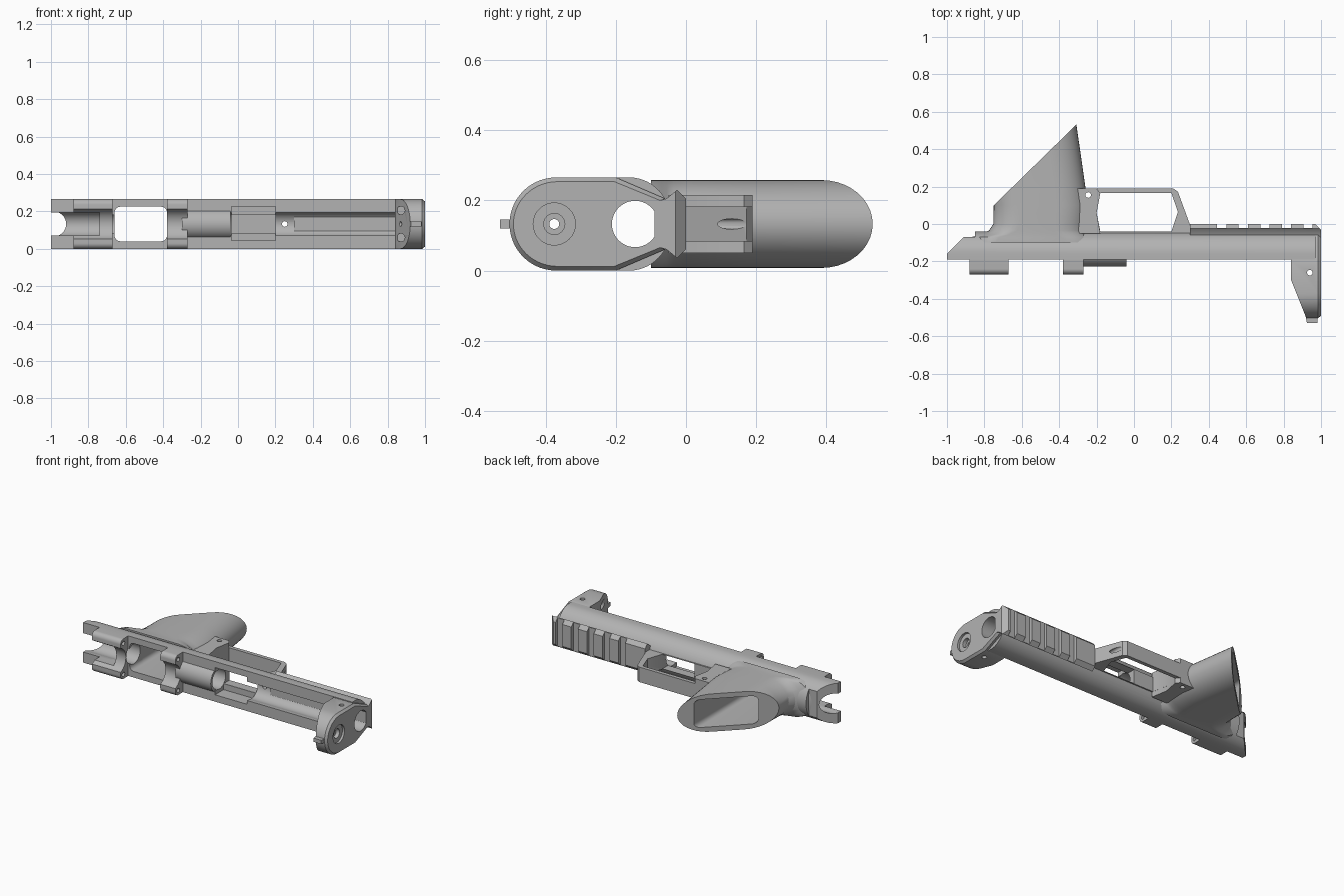
import bpy, bmesh
from math import sin, cos, pi, radians

if "Cube" in bpy.data.objects:
    bpy.data.objects.remove(bpy.data.objects["Cube"], do_unlink=True)

MID = 0.1325          # half height, the plane of symmetry
BORE_Y = -0.145

grey = bpy.data.materials.new("plain grey")
grey.use_nodes = True
grey.diffuse_color = (0.45, 0.45, 0.45, 1)
for node in grey.node_tree.nodes:
    if node.type == 'BSDF_PRINCIPLED':
        node.inputs["Base Color"].default_value = grey.diffuse_color


def loft(name, rings):
    bm = bmesh.new()
    loops = [[bm.verts.new(p) for p in ring] for ring in rings]
    n = len(loops[0])
    for low, high in zip(loops, loops[1:]):
        for i in range(n):
            j = (i + 1) % n
            bm.faces.new((low[i], low[j], high[j], high[i]))
    bm.faces.new(loops[0])
    bm.faces.new(loops[-1])
    bmesh.ops.recalc_face_normals(bm, faces=bm.faces)
    mesh = bpy.data.meshes.new(name)
    bm.to_mesh(mesh)
    bm.free()
    mesh.materials.append(grey)
    obj = bpy.data.objects.new(name, mesh)
    bpy.context.collection.objects.link(obj)
    return obj


def ring(axis, pts, t):
    place = {'x': lambda a, b: (t, a, b),
             'y': lambda a, b: (a, t, b),
             'z': lambda a, b: (a, b, t)}[axis]
    return [place(a, b) for a, b in pts]


def prism(name, axis, pts, lo, hi):
    return loft(name, [ring(axis, pts, lo), ring(axis, pts, hi)])


def arc(a, b, ra, rb, start, end, n):
    return [(a + ra * cos(start + (end - start) * i / n),
             b + rb * sin(start + (end - start) * i / n)) for i in range(n + 1)]


def rod(axis, a, b, r, lo, hi, n=32):
    return prism("cutter", axis, arc(a, b, r, r, 0, 2 * pi, n)[:-1], lo, hi)


def box(name, x, y, z):
    return prism(name, 'z', [(x[0], y[0]), (x[1], y[0]), (x[1], y[1]), (x[0], y[1])], *z)


def mirror_z(half):
    return half + [(y, 2 * MID - z) for y, z in reversed(half)]


def cut(parts, cutter):
    cutter.hide_render = True
    for obj in parts:
        mod = obj.modifiers.new("cut", 'BOOLEAN')
        mod.operation = 'DIFFERENCE'
        mod.solver = 'EXACT'
        mod.object = cutter
        bpy.context.view_layer.objects.active = obj
        bpy.ops.object.modifier_apply(modifier=mod.name)
    bpy.data.objects.remove(cutter, do_unlink=True)


# Long rounded-back frame, trimmed at the tail
frame = prism("frame", 'x',
              [(-0.19, 0), *arc(-0.16, MID, 0.12, MID, -pi / 2, pi / 2, 28), (-0.19, 2 * MID)],
              -1, 0.97)
cut([frame], prism("cutter", 'z', [(-1.1, -0.26), (-0.91, -0.07), (-0.85, -0.07),
                                   (-0.85, 0.1), (-1.1, 0.1)], -0.1, 0.4))

# Oval grip flaring into the frame, with a slanted open end
levels = [(-0.1, -0.89, -0.2), (-0.07, -0.87, -0.22), (-0.055, -0.815, -0.245),
          (-0.035, -0.775, -0.255), (0, -0.752, -0.25), (0.1, -0.75, -0.245),
          (0.2, -0.75, -0.26), (0.65, -0.75, -0.325)]
grip = loft("grip", [ring('y', arc(front - 0.17, MID, 0.17, 0.125, -pi / 2, pi / 2, 20)
                          + arc(back + 0.15, MID, 0.15, 0.125, pi / 2, 3 * pi / 2, 20), y)
                     for y, back, front in levels])
cut([grip], prism("cutter", 'z', [(-0.85, 0.002), (-0.2, 0.637), (-0.2, 0.9), (-0.85, 0.9)],
                  -0.1, 0.4))

# Guard loop and the wider block joining it to the grip
guard = prism("trigger_guard", 'z', [(-0.3, 0.19), (0.21, 0.19), (0.235, 0.172),
                                     (0.32, -0.06), (-0.3, -0.06)], 0.083, 0.182)
cut([guard], prism("cutter", 'z', [(-0.18, 0.165), (0.2, 0.165), (0.235, 0.065), (0.2, -0.04),
                                   (-0.18, -0.04), (-0.2, 0.06)], 0, 0.3))
guard_block = prism("guard_block", 'z', [(-0.32, 0.19), (-0.2, 0.19), (-0.18, 0.165),
                                         (-0.2, 0.06), (-0.18, -0.05), (-0.32, -0.05)],
                    0.05, 0.215)

# Accessory rail with cross slots
rail = prism("rail", 'x', mirror_z([(-0.09, 0.07), (-0.055, 0.06), (-0.025, 0.035), (0, 0.06)]),
             0.3, 1)
for i in range(5):
    x = 0.445 + 0.115 * i
    cut([rail], box("cutter", (x, x + 0.05), (-0.022, 0.1), (-0.1, 0.4)))
cut([rail], prism("cutter", 'z', [(0.96, 0.01), (1.01, -0.04), (1.01, 0.01)], -0.1, 0.4))

# Rounded end plate with a chamfered outer rim
outline = arc(-0.37, MID, MID, MID, pi / 2, 3 * pi / 2, 28) + [
    (-0.2, 0), (-0.06, 0.06), (-0.06, 0.205), (-0.2, 2 * MID)]
inset = [(-0.28 + (y + 0.28) * 0.95, MID + (z - MID) * 0.91) for y, z in outline]
plate = loft("end_plate", [ring('x', outline, 0.84), ring('x', outline, 0.985),
                           ring('x', inset, 1)])
cut([plate], prism("cutter", 'z', [(0.8, -0.2), (0.84, -0.3), (0.924, -0.51),
                                   (0.924, -0.6), (0.8, -0.6)], -0.1, 0.4))
nub = prism("end_nub", 'z', [(0.915, -0.48), (0.925, -0.53), (0.98, -0.53), (0.985, -0.48)],
            0.12, 0.145)
for radius, start in ((0.06, 0.985), (0.03, 0.96), (0.014, 0.8)):
    cut([plate], rod('x', -0.375, MID, radius, start, 1.1))
for z in (0.06, 0.205):
    cut([plate], rod('y', 0.87, z, 0.022, -0.6, -0.33, 20))
cut([plate], rod('z', 0.94, -0.26, 0.015, -0.1, 0.4, 20))

# Mounting lugs with a saddle between two bosses
lug_half = [(-0.17, 0), *arc(-0.24, 0.03, 0.03, 0.03, 3 * pi / 2, pi, 8)]
rear_lug = prism("rear_lug", 'x', mirror_z(lug_half), -0.88, -0.67)
front_lug = prism("front_lug", 'x', mirror_z(lug_half), -0.38, -0.27)
lugs = [rear_lug, front_lug]
cut(lugs, rod('x', -0.3, MID, 0.085, -1.1, 0))
for z in (0.03, 2 * MID - 0.03):
    cut(lugs, rod('x', -0.24, z, 0.014, -0.74, -0.2, 20))

# Half-sunk barrel sleeve
sleeve = prism("barrel_sleeve", 'x', arc(BORE_Y, MID, 0.083, 0.083, 0, 2 * pi, 40)[:-1],
               -0.3, -0.04)

# Open channel along the flat side, trigger pocket and slot
cut([frame, rear_lug], box("cutter", (-1.1, -0.74), (-0.4, BORE_Y), (0.07, 0.195)))
cut([frame], box("cutter", (-0.1, 0.84), (-0.4, BORE_Y), (0.07, 0.195)))
cut([frame], box("cutter", (-0.035, 0.2), (-0.4, -0.1), (0.045, 0.225)))
cut([frame, guard], box("cutter", (-0.035, 0.2), (-0.4, 0.03), (0.085, 0.18)))

# Full-length bore and the hollow through the grip
cut([frame, grip, plate, sleeve] + lugs, rod('x', BORE_Y, MID, 0.066, -1.2, 1.2, 40))
well = []
for cx, cz, a in ((-0.41, 0.195, 0), (-0.63, 0.195, 1), (-0.63, 0.07, 2), (-0.41, 0.07, 3)):
    well += arc(cx, cz, 0.03, 0.03, a * pi / 2, (a + 1) * pi / 2, 5)
cut([frame, grip], prism("cutter", 'y', well, -0.4, 0.8))

# Tail fork
fork = arc(-0.985, MID, 0.06, 0.06, -pi / 2, pi / 2, 20)
cut([frame], prism("cutter", 'y', fork + [(-1.1, MID + 0.06), (-1.1, MID - 0.06)], -0.4, 0.2))

# Pin holes
cut([frame, guard], rod('y', 0.25, MID, 0.015, -0.4, 0.4, 20))
cut([grip, guard_block, guard], rod('z', -0.245, 0.155, 0.015, -0.1, 0.4, 20))

# Smooth curved surfaces, keep edges crisp
bpy.ops.object.select_all(action='DESELECT')
for obj in [frame, grip, guard, guard_block, rail, plate, nub, sleeve] + lugs:
    obj.select_set(True)
    bpy.context.view_layer.objects.active = obj
bpy.ops.object.shade_smooth_by_angle(angle=radians(30))
